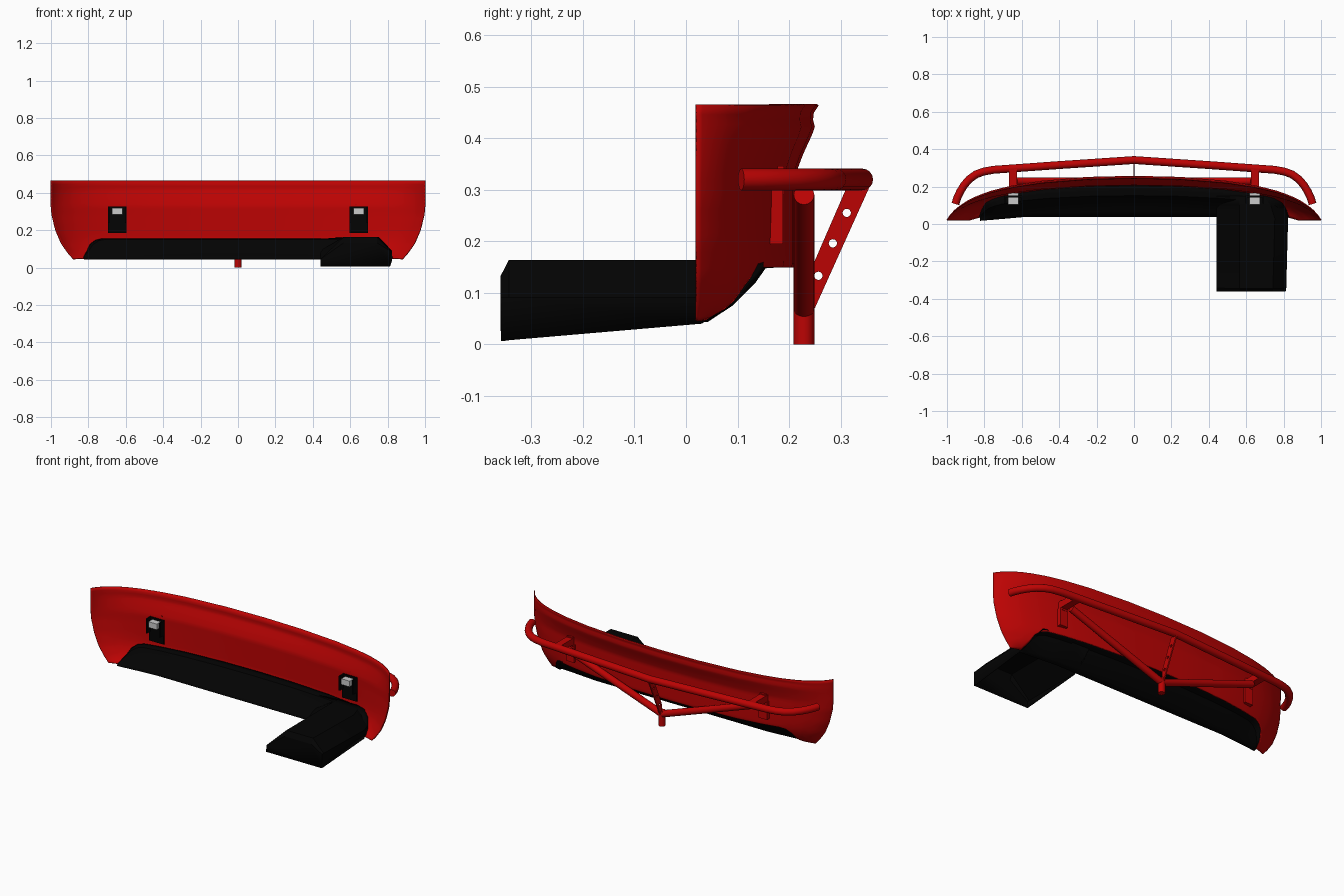
import bpy, bmesh, math
from mathutils import Vector

if "Cube" in bpy.data.objects:
    bpy.data.objects.remove(bpy.data.objects["Cube"])

def material(name, rgb):
    m = bpy.data.materials.new(name)
    m.diffuse_color = (*rgb, 1)
    m.use_nodes = True
    m.node_tree.nodes["Principled BSDF"].inputs["Base Color"].default_value = m.diffuse_color
    return m

RED = material("red_paint", (0.5, 0.001, 0.001))
BLACK = material("black_plastic", (0.001, 0.001, 0.001))

def add(name, bm, mat=None, smooth=None):
    bmesh.ops.recalc_face_normals(bm, faces=bm.faces)
    me = bpy.data.meshes.new(name)
    bm.to_mesh(me)
    bm.free()
    ob = bpy.data.objects.new(name, me)
    bpy.context.collection.objects.link(ob)
    if mat:
        me.materials.append(mat)
    if smooth:
        bpy.ops.object.select_all(action='DESELECT')
        ob.select_set(True)
        bpy.context.view_layer.objects.active = ob
        bpy.ops.object.shade_smooth_by_angle(angle=math.radians(smooth))
    return ob

def grid(name, rows, mat, smooth=35, thick=0.005, cap=False):
    bm = bmesh.new()
    vs = [[bm.verts.new(p) for p in r] for r in rows]
    for a, b in zip(vs, vs[1:]):
        for i in range(len(a) - 1):
            bm.faces.new((a[i], a[i + 1], b[i + 1], b[i]))
    if cap:
        bm.faces.new(vs[0])
    ob = add(name, bm, mat, smooth)
    mod = ob.modifiers.new("thickness", 'SOLIDIFY')
    mod.thickness = thick
    mod.offset = 0
    return ob

def box(name, lo, hi, mat=None):
    bm = bmesh.new()
    bmesh.ops.create_cube(bm, size=1)
    for v in bm.verts:
        v.co = [(l + h) / 2 + c * (h - l) for l, h, c in zip(lo, hi, v.co)]
    return add(name, bm, mat)

def tube(name, pts, r, mat):
    cu = bpy.data.curves.new(name, 'CURVE')
    cu.dimensions = '3D'
    cu.bevel_depth = r
    cu.bevel_resolution = 6
    cu.use_fill_caps = True
    sp = cu.splines.new('POLY')
    sp.points.add(len(pts) - 1)
    for p, c in zip(sp.points, pts):
        p.co = (*c, 1)
    sp.use_smooth = True
    ob = bpy.data.objects.new(name, cu)
    bpy.context.collection.objects.link(ob)
    cu.materials.append(mat)
    return ob

def interp(table, t):
    for (a, fa), (b, fb) in zip(table, table[1:]):
        if t <= b:
            return fa + (fb - fa) * max(0, t - a) / (b - a)
    return table[-1][1]

# Bumper shell: plan curve, section depth, side tuck-in and lower cut-out
PLAN = [(0, 1), (.25, .975), (.5, .885), (.65, .78), (.75, .68), (.83, .56),
        (.88, .46), (.92, .36), (.96, .22), (.985, .1), (1, 0)]
DEPTH = [(.045, .03), (.06, .11), (.08, .15), (.12, .178), (.16, .19), (.33, .19),
         (.37, .205), (.42, .228), (.445, .222), (.467, .237)]
TUCK = [(.045, .88), (.08, .91), (.13, .945), (.2, .975), (.28, .995), (.33, 1)]
CUT = [(.76, .15), (.80, .142), (.84, .12), (.88, .085), (.93, .049), (1, .046)]

def shell_point(px, z):
    s = 1 if px >= 0 else -1
    return (px * interp(TUCK, z), .02 + interp(PLAN, s * px) * interp(DEPTH, z), z)

half = [0, .08, .16, .25, .33, .42, .5, .58, .65, .7, .76, .8, .84, .86, .88,
        .9, .93, .945, .96, .973, .985, .993, 1]
cols = [-x for x in half[:0:-1]] + half
N = 26
rows = []
for k in range(N + 1):
    row = []
    for px in cols:
        zb = interp(CUT, abs(px))
        row.append(shell_point(px, zb + (.465 - zb) * (k / N) ** 1.2))
    rows.append(row)
grid("bumper_shell", rows, RED, 40)

# Undertray: rises from its front edge, then runs flat back to the cut-out
RISE = [(0, 0), (.3, .3), (.55, .68), (.68, .96), (1, 1)]
inner = [px for px in cols if abs(px) < .94]
rows = []
for t in (0, .15, .3, .42, .55, .62, .68, .85, 1):
    row = []
    for px in inner:
        edge = max(0, (abs(px) - .65) / .28)
        low = Vector((px * .885, .04 - .022 * edge, .045))
        top = Vector(shell_point(px, interp(CUT, abs(px)) + .004)) - Vector((0, .002, 0))
        p = low.lerp(top, t)
        p.z = low.z + (top.z - low.z) * interp(RISE, t)
        row.append(p)
    rows.append(row)
grid("undertray", rows, BLACK)

# Chamfered duct reaching forward on the right, closed at its front, open below
def duct(y, bottom, top, outer):
    return [(.442, y, bottom), (.442, y, max(.045, bottom + .005)), (.565, y, top),
            (outer - .07, y, top), (outer, y, max(.09, bottom + .005)), (outer, y, bottom)]

grid("forward_duct", [duct(-.358, .006, .132, .812), duct(-.343, .008, .162, .812),
                      duct(.03, .04, .162, .822), duct(.10, .085, .162, .80),
                      duct(.15, .148, .161, .76)], BLACK, 20, .004, True)

# Main bar running around the outside
side = [(.955, .107), (.945, .14), (.93, .172), (.908, .208), (.88, .24),
        (.845, .265), (.805, .28), (.75, .29), (.4, .315), (0, .342)]
path = [(-x, y, .32) for x, y in side] + [(x, y, .32) for x, y in side[-2::-1]]
tube("main_bar", path, .021, RED)

# Centre post and V braces
tube("centre_post", [(0, .229, 0), (0, .229, .09)], .02, RED)
for s, n in ((-1, "left"), (1, "right")):
    tube(n + "_brace", [(0, .229, .068), (s * .63, .229, .29)], .02, RED)

# Drilled centre gusset: side outline with three round holes
bm = bmesh.new()
outline = [(.312, .305), (.356, .305), (.25, .07), (.236, .07), (.236, .13)]
f = bm.faces.new([bm.verts.new((-.004, y, z)) for y, z in outline])
ext = bmesh.ops.extrude_face_region(bm, geom=[f])
for v in [g for g in ext['geom'] if isinstance(g, bmesh.types.BMVert)]:
    v.co.x = .004
gusset = add("centre_gusset", bm, RED)
for i, (y, z) in enumerate([(.312, .255), (.285, .196), (.257, .133)]):
    bpy.ops.mesh.primitive_cylinder_add(vertices=20, radius=.008, depth=.05,
                                        location=(0, y, z), rotation=(0, math.pi / 2, 0))
    cutter = bpy.context.object
    cutter.name = f"hole_cutter_{i}"
    cutter.hide_render = True
    cutter.hide_viewport = True
    mod = gusset.modifiers.new("hole", 'BOOLEAN')
    mod.operation = 'DIFFERENCE'
    mod.object = cutter

# Mounts on each side: inner plate, square stub, outer bracket, link to the bar
for s, n in ((-1, "left"), (1, "right")):
    def mirrored(name, x0, x1, y0, y1, z0, z1, mat=None):
        a, b = sorted((s * x0, s * x1))
        return box(f"{n}_{name}", (a, y0, z0), (b, y1, z1), mat)
    mirrored("inner_plate", .597, .694, .142, .152, .185, .328, BLACK)
    mirrored("plate_side_in", .597, .605, .11, .15, .24, .328, BLACK)
    mirrored("plate_side_out", .686, .694, .11, .15, .24, .328, BLACK)
    mirrored("square_stub", .617, .673, .105, .165, .283, .318)
    mirrored("outer_bracket", .618, .672, .16, .188, .195, .3, RED)
    mirrored("bracket_tab", .625, .665, .178, .19, .29, .346, RED)
    mirrored("bar_link", .626, .668, .17, .297, .30, .34, RED)
